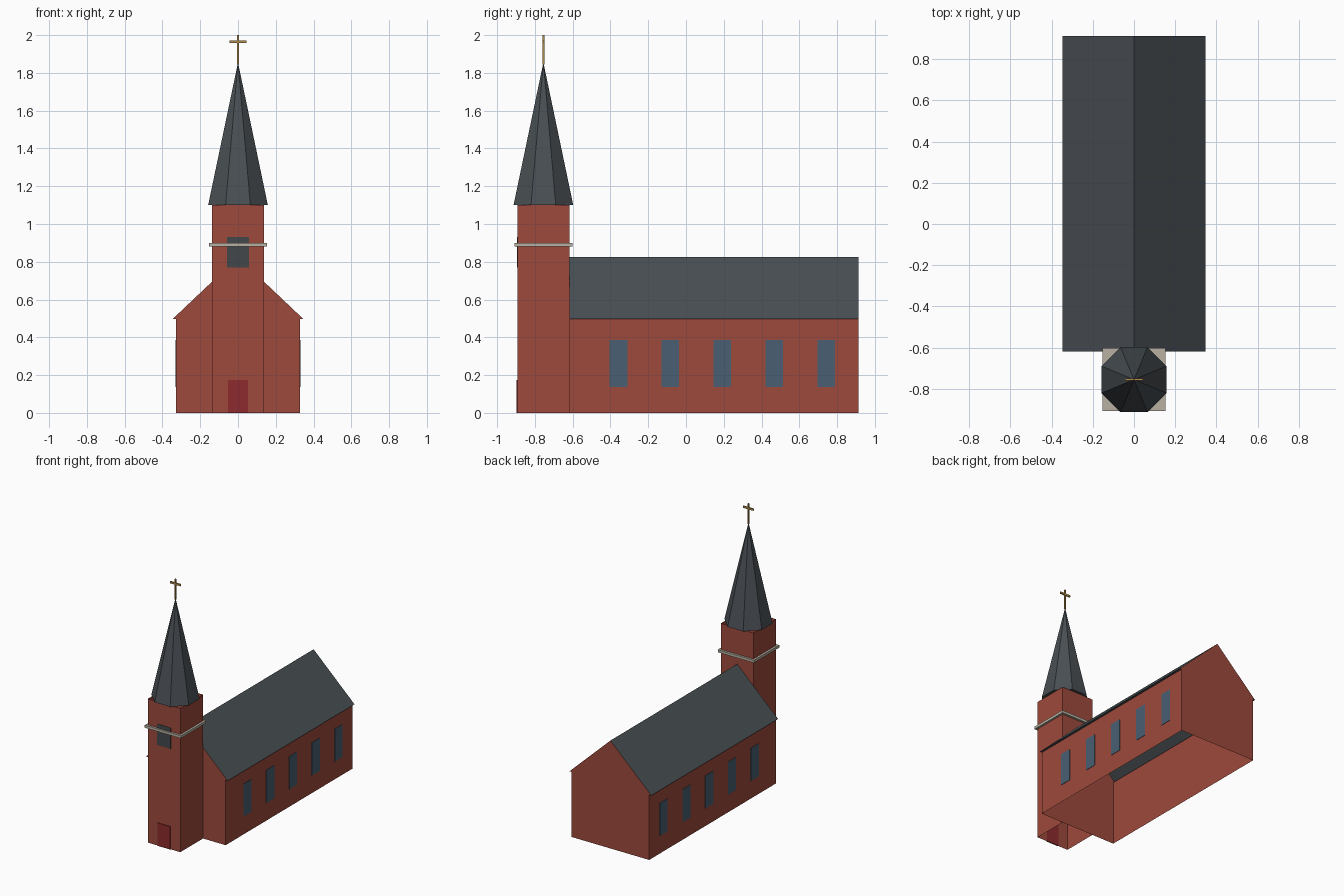
import bpy
import bmesh
import math
from mathutils import Matrix

cube = bpy.data.objects.get("Cube")
if cube:
    bpy.data.objects.remove(cube, do_unlink=True)


def material(name, r, g, b):
    m = bpy.data.materials.new(name)
    m.use_nodes = True
    m.diffuse_color = (r, g, b, 1)
    m.node_tree.nodes["Principled BSDF"].inputs["Base Color"].default_value = (r, g, b, 1)
    return m


BRICK = material("red brick", 0.34, 0.067, 0.045)
SLATE = material("dark slate", 0.066, 0.078, 0.088)
GLASS = material("blue glass", 0.068, 0.115, 0.17)
DOOR = material("red door", 0.27, 0.023, 0.027)
STONE = material("pale stone", 0.48, 0.434, 0.36)
GOLD = material("gold", 0.43, 0.26, 0.07)
LOUVRE = material("dark louvre", 0.056, 0.064, 0.07)


def finish(name, bm, *mats):
    mesh = bpy.data.meshes.new(name)
    bm.to_mesh(mesh)
    bm.free()
    for m in mats:
        mesh.materials.append(m)
    obj = bpy.data.objects.new(name, mesh)
    bpy.context.collection.objects.link(obj)
    return obj


def box(name, x, y, z, mat, open_ends=False):
    """Box from (low, high) ranges, optionally a tube without top and bottom."""
    bm = bmesh.new()
    spans = (x, y, z)
    centre = [(lo + hi) / 2 for lo, hi in spans]
    size = [hi - lo for lo, hi in spans]
    bmesh.ops.create_cube(bm, size=1, matrix=Matrix.LocRotScale(centre, None, size))
    if open_ends:
        bm.normal_update()
        ends = [f for f in bm.faces if abs(f.normal.z) > 0.5]
        bmesh.ops.delete(bm, geom=ends, context="FACES_ONLY")
    return finish(name, bm, mat)


BACK, JOIN = 0.913, -0.618
WALL, EAVE_X, EAVE_Z, RIDGE = 0.328, 0.346, 0.497, 0.825
TOWER, TOWER_Y, TOWER_TOP = 0.137, -0.755, 1.10
FRONT = TOWER_Y - TOWER

# Nave: gabled profile run along y, open underneath, with slate slopes and eaves
half = [(WALL, 0), (WALL, EAVE_Z), (EAVE_X, EAVE_Z)]
profile = half + [(0, RIDGE)] + [(-x, z) for x, z in reversed(half)]
bm = bmesh.new()
near = [bm.verts.new((x, JOIN, z)) for x, z in profile]
far = [bm.verts.new((x, BACK, z)) for x, z in profile]
bm.faces.new(near)
bm.faces.new(far[::-1])
for i in range(len(profile) - 1):
    bm.faces.new((near[i], far[i], far[i + 1], near[i + 1]))
bmesh.ops.recalc_face_normals(bm, faces=bm.faces)
bm.normal_update()
for f in bm.faces:
    f.material_index = int(abs(f.normal.z) > 0.1)
finish("nave", bm, BRICK, SLATE)

# Side windows, five on each long wall
for side, label in ((1, "left"), (-1, "right")):
    for i in range(5):
        y = -0.358 + 0.275 * i
        x = sorted((side * (WALL + 0.001), side * (WALL + 0.004)))
        box(f"{label}_window_{i + 1}", x, (y - 0.047, y + 0.047), (0.137, 0.387), GLASS)

# Tower shaft with door, belfry opening and stone string course
box("tower", (-TOWER, TOWER), (FRONT, JOIN), (0, TOWER_TOP), BRICK, open_ends=True)
box("door", (-0.053, 0.053), (FRONT - 0.005, FRONT + 0.004), (0, 0.175), DOOR)
box("belfry_opening", (-0.058, 0.058), (FRONT - 0.004, FRONT - 0.001), (0.77, 0.93), LOUVRE)
BELT = 0.153
box("string_course", (-BELT, BELT), (TOWER_Y - BELT, TOWER_Y + BELT), (0.88, 0.90), STONE)

# Eight-sided spire with flats facing the tower walls
bm = bmesh.new()
SPIRE_TOP = 1.855
turn = Matrix.Rotation(math.pi / 8, 4, "Z")
place = Matrix.Translation((0, TOWER_Y, (TOWER_TOP + SPIRE_TOP) / 2))
bmesh.ops.create_cone(bm, cap_ends=True, segments=8, radius1=0.158 / math.cos(math.pi / 8),
                      radius2=0, depth=SPIRE_TOP - TOWER_TOP, matrix=place @ turn)
bmesh.ops.remove_doubles(bm, verts=bm.verts, dist=0.0001)
finish("spire", bm, SLATE)

# Cross on the spire
T = 0.005
box("cross_post", (-T, T), (TOWER_Y - T, TOWER_Y + T), (SPIRE_TOP - 0.01, 2.0), GOLD)
box("cross_bar", (-0.044, 0.044), (TOWER_Y - T, TOWER_Y + T), (1.957, 1.971), GOLD)
